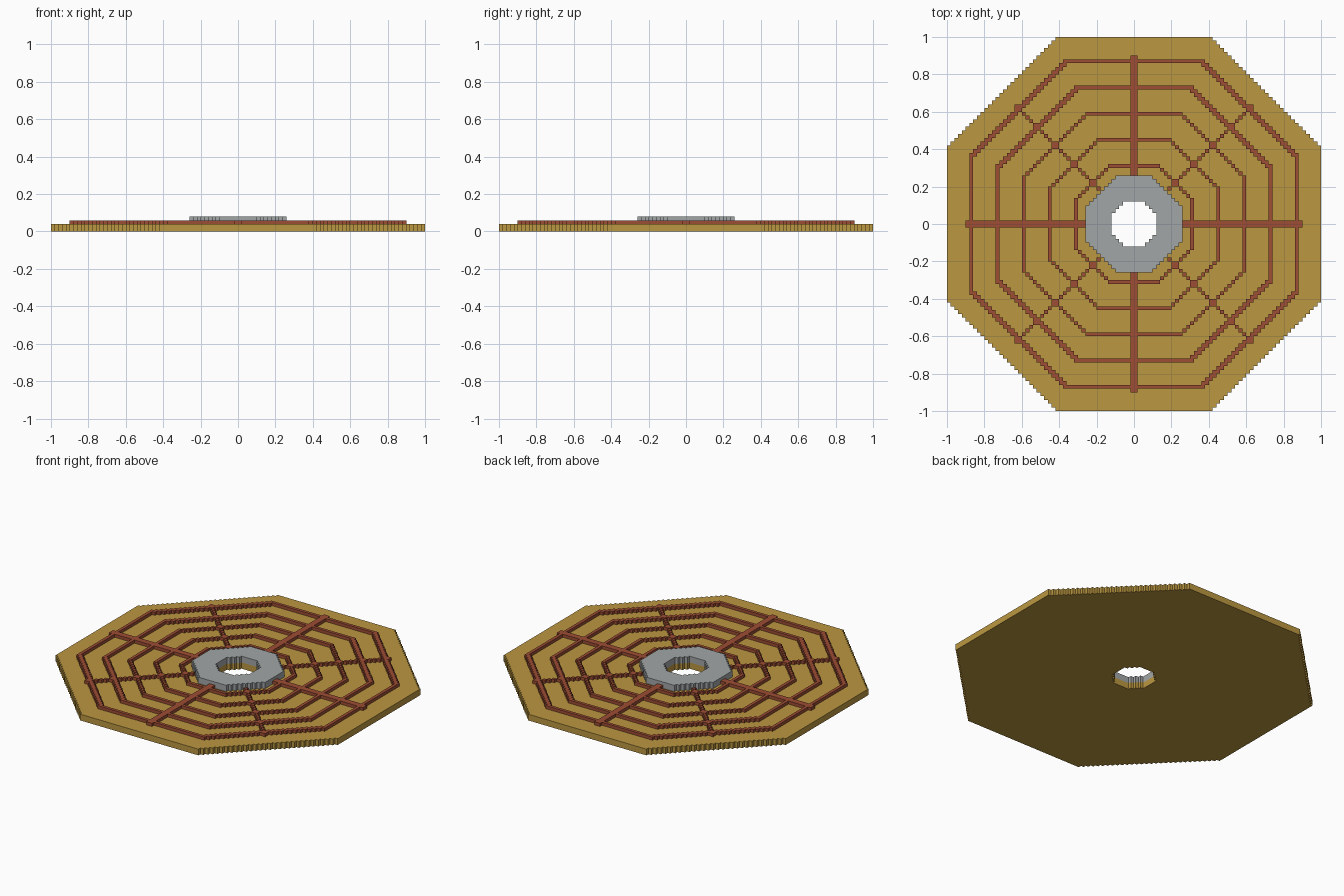
import bpy
import bmesh
import math

CELL = 0.02      # edge of one cube
HALF = 50        # cubes from the centre to the rim

cube = bpy.data.objects.get("Cube")
if cube:
    bpy.data.objects.remove(cube, do_unlink=True)


def material(name, rgb):
    mat = bpy.data.materials.new(name)
    mat.use_nodes = True
    mat.diffuse_color = (*rgb, 1)
    mat.node_tree.nodes["Principled BSDF"].inputs["Base Color"].default_value = (*rgb, 1)
    return mat


def octagon(x, y):
    """Octagonal distance of a point from the centre, in cubes."""
    return max(abs(x), abs(y), (abs(x) + abs(y)) / math.sqrt(2))


def cells(rule):
    """Grid cells whose centre obeys the rule."""
    span = range(-HALF, HALF)
    return {(i, j) for i in span for j in span if rule(i + 0.5, j + 0.5)}


def slab(name, filled, low, high, mat, merge):
    """Closed, stepped slab over the filled cells, between two cube levels."""
    bm = bmesh.new()
    verts = {}

    def face(*points):
        for p in points:
            if p not in verts:
                verts[p] = bm.verts.new([c * CELL for c in p])
        bm.faces.new([verts[p] for p in points])

    for i, j in filled:
        corners = [(i, j), (i + 1, j), (i + 1, j + 1), (i, j + 1)]
        face(*[(*c, high) for c in corners])
        face(*[(*c, low) for c in reversed(corners)])
        # Walls only where the neighbouring cell is empty
        for k, (di, dj) in enumerate([(0, -1), (1, 0), (0, 1), (-1, 0)]):
            if (i + di, j + dj) not in filled:
                a, b = corners[k], corners[(k + 1) % 4]
                face((*a, low), (*b, low), (*b, high), (*a, high))
    if merge:
        bmesh.ops.dissolve_limit(bm, angle_limit=math.radians(1),
                                 verts=bm.verts[:], edges=bm.edges[:])
    mesh = bpy.data.meshes.new(name)
    bm.to_mesh(mesh)
    bm.free()
    mesh.materials.append(mat)
    obj = bpy.data.objects.new(name, mesh)
    bpy.context.collection.objects.link(obj)
    return obj


gold = material("gold", (0.50, 0.31, 0.052))
rust = material("rust red", (0.34, 0.075, 0.034))
grey = material("grey", (0.36, 0.38, 0.385))

HOLE, COLLAR = 6, 12.5
WEB_RINGS = (16, 23, 30, 37, 44)
SPOKE = 45


def in_web(x, y):
    d = octagon(x, y)
    if d <= COLLAR:
        return False
    ring = any(r - 1 <= d < r for r in WEB_RINGS)
    straight = min(abs(x), abs(y)) < 1
    diagonal = abs(x) == abs(y)
    return ring or (d <= SPOKE and (straight or diagonal))


# Octagonal plate with a central hole
slab("base_plate", cells(lambda x, y: HOLE < octagon(x, y) <= HALF), 0, 2, gold, True)
# Raised concentric rings and eight spokes
slab("web_pattern", cells(in_web), 2, 3, rust, False)
# Collar around the hole
slab("centre_collar", cells(lambda x, y: HOLE < octagon(x, y) <= COLLAR), 2, 4, grey, True)
